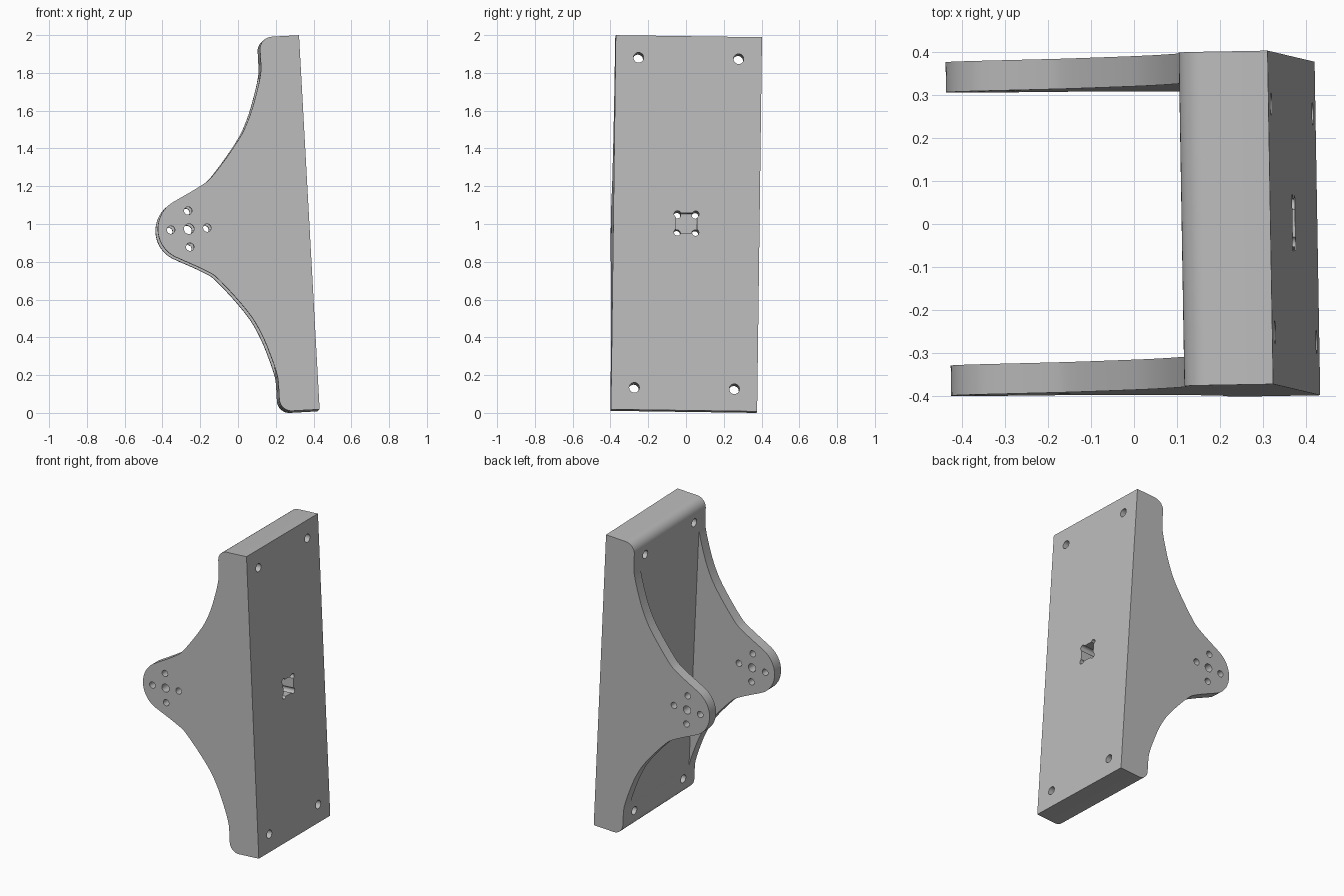
import bpy, bmesh, math
from mathutils import Matrix, Vector

if "Cube" in bpy.data.objects:
    bpy.data.objects.remove(bpy.data.objects["Cube"])

HALF_H, HALF_W, DEPTH, ARM = 0.992, 0.387, 0.21, 0.07
PIVOT, TIP_R = -0.638, 0.165

grey = bpy.data.materials.new("plain_grey")
grey.use_nodes = True
colour = (0.5, 0.5, 0.5, 1)
grey.diffuse_color = colour
grey.node_tree.nodes["Principled BSDF"].inputs["Base Color"].default_value = colour


def to_object(name, bm):
    bmesh.ops.recalc_face_normals(bm, faces=bm.faces[:])
    mesh = bpy.data.meshes.new(name)
    bm.to_mesh(mesh)
    bm.free()
    mesh.materials.append(grey)
    ob = bpy.data.objects.new(name, mesh)
    bpy.context.collection.objects.link(ob)
    return ob


def arc(cx, cz, r, start, end, steps):
    angles = [math.radians(start + (end - start) * i / steps) for i in range(steps + 1)]
    return [(cx + r * math.cos(a), cz + r * math.sin(a)) for a in angles]


def spline(points, steps):
    # Catmull-Rom curve through the inner points
    out = []
    for a, b, c, d in zip(points, points[1:], points[2:], points[3:]):
        a, b, c, d = map(Vector, (a, b, c, d))
        for i in range(steps):
            t = i / steps
            out.append(tuple(0.5 * (2 * b + (c - a) * t + (2 * a - 5 * b + 4 * c - d) * t ** 2
                                    + (3 * b - a - 3 * c + d) * t ** 3)))
    return out


# Side profile: plate edge, rounded corner, concave sweep, rounded arm tip
tip = arc(PIVOT, 0, TIP_R, 115, 180, 10)
sweep = [(-DEPTH, 0.92), (-DEPTH, 0.86), (-0.214, 0.8), (-0.239, 0.706), (-0.286, 0.574),
         (-0.353, 0.452), (-0.492, 0.279), (-0.566, 0.223), tip[0], tip[2]]
corner_r = 0.065
half = [(0, HALF_H)] + arc(corner_r - DEPTH, HALF_H - corner_r, corner_r, 90, 180, 8)
half += spline(sweep, 4) + tip
outline = half + [(x, -z) for x, z in reversed(half[:-1])]

bm = bmesh.new()
face = bm.faces.new([bm.verts.new((x, -HALF_W, z)) for x, z in outline])
extruded = bmesh.ops.extrude_face_region(bm, geom=[face])["geom"]
bmesh.ops.translate(bm, vec=(0, 2 * HALF_W, 0),
                    verts=[v for v in extruded if isinstance(v, bmesh.types.BMVert)])
bracket = to_object("mounting_bracket", bm)


def cut(bm):
    cutter = to_object("cutter", bm)
    cutter.hide_render = True
    mod = bracket.modifiers.new("cut", 'BOOLEAN')
    mod.operation, mod.solver, mod.object = 'DIFFERENCE', 'EXACT', cutter
    bpy.context.view_layer.update()
    graph = bpy.context.evaluated_depsgraph_get()
    result = bpy.data.meshes.new_from_object(bracket.evaluated_get(graph))
    bracket.modifiers.clear()
    bracket.data = result
    bpy.data.objects.remove(cutter)


def cut_box(low, high):
    low, high = Vector(low), Vector(high)
    bm = bmesh.new()
    bmesh.ops.create_cube(bm, size=1, matrix=Matrix.Translation((low + high) / 2)
                          @ Matrix.Diagonal((*(high - low), 1)))
    cut(bm)


def cut_holes(axis, holes):
    # Each hole is a centre and a radius, drilled right through
    bm = bmesh.new()
    for centre, radius in holes:
        bmesh.ops.create_cone(bm, cap_ends=True, segments=24, radius1=radius, radius2=radius, depth=2,
                              matrix=Matrix.Translation(centre) @ Matrix.Rotation(math.pi / 2, 4, axis))
    cut(bm)


# Open space between the two arms
inner = HALF_W - ARM
cut_box((-1.2, -inner, -1.2), (-DEPTH - 0.003, inner, 1.2))

# Pivot hole and four screw holes through both arms
pivot = [((PIVOT, 0, 0), 0.027)]
for dx, dz in ((1, 0), (-1, 0), (0, 1), (0, -1)):
    pivot.append(((PIVOT + 0.096 * dx, 0, 0.096 * dz), 0.021))
cut_holes('X', pivot)

# Corner screw holes, square pocket and its small corner holes in the plate
signs = [(a, b) for a in (-1, 1) for b in (-1, 1)]
cut_holes('Y', [((0, 0.265 * a, 0.875 * b), 0.027) for a, b in signs])
cut_box((-0.1, -0.055, -0.055), (0.1, 0.055, 0.055))
cut_holes('Y', [((0, 0.048 * a, 0.048 * b), 0.018) for a, b in signs])

# Slight lean of the whole bracket
up = Vector((-0.055, 0.013, 0.998)).normalized()
out = Vector((-0.017, 1, -0.012)).cross(up).normalized()
side = up.cross(out)
lean = Matrix((out, side, up)).transposed().to_4x4()
bracket.data.transform(Matrix.Translation((0.371, 0.0025, 1.003)) @ lean)
lowest = min(v.co.z for v in bracket.data.vertices)
bracket.data.transform(Matrix.Translation((0, 0, -lowest)))

bpy.ops.object.select_all(action='DESELECT')
bracket.select_set(True)
bpy.context.view_layer.objects.active = bracket
bpy.ops.object.shade_smooth_by_angle(angle=math.radians(30))
